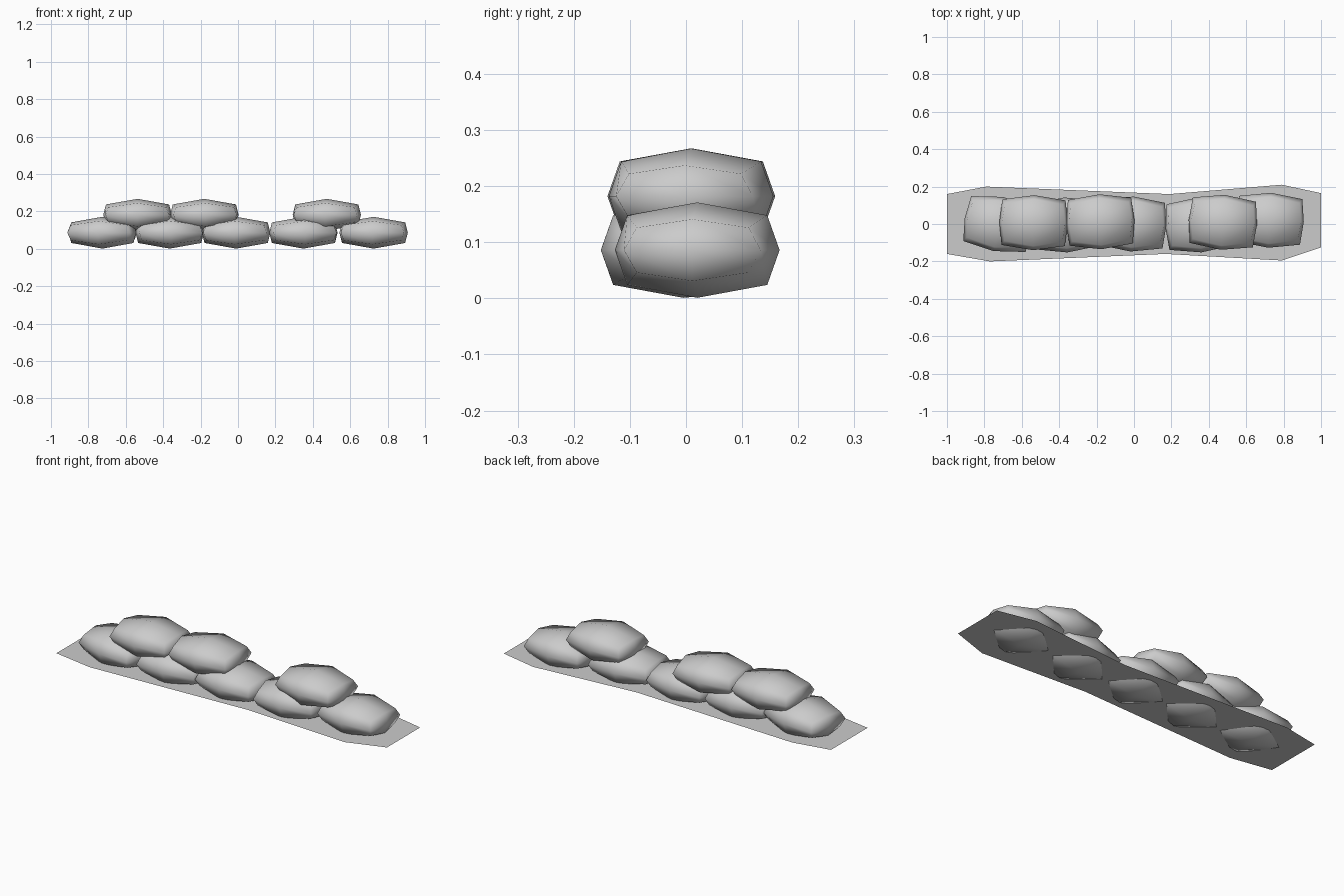
import bpy, bmesh, math
from mathutils import Vector

cube = bpy.data.objects.get("Cube")
if cube:
    bpy.data.objects.remove(cube, do_unlink=True)


def material(name, rgb):
    m = bpy.data.materials.new(name)
    m.use_nodes = True
    m.diffuse_color = (*rgb, 1)
    m.node_tree.nodes["Principled BSDF"].inputs["Base Color"].default_value = (*rgb, 1)
    return m


GREY = material("plain grey", (0.6, 0.6, 0.6))


def add_object(name, bm, smooth):
    mesh = bpy.data.meshes.new(name)
    bm.to_mesh(mesh)
    bm.free()
    mesh.materials.append(GREY)
    for p in mesh.polygons:
        p.use_smooth = smooth
    ob = bpy.data.objects.new(name, mesh)
    bpy.context.collection.objects.link(ob)
    return ob


def pillow(co):
    # Pull the edges and corners of a halved box inwards
    i, j, k = (round(c) for c in co)
    x = 0.183 - 0.014 * abs(j) - 0.014 * abs(k)
    y = 0.147 - 0.025 * abs(i) - 0.022 * abs(k)
    z = 0.085 - 0.030 * abs(i) - 0.023 * abs(j) + 0.008 * abs(i * j)
    return Vector((i * x, j * y, k * z))


def sandbag(name, x, y, z, yaw):
    bm = bmesh.new()
    bmesh.ops.create_cube(bm, size=2)
    bmesh.ops.subdivide_edges(bm, edges=bm.edges[:], cuts=1, use_grid_fill=True)
    for v in bm.verts:
        v.co = pillow(v.co)
    ob = add_object(name, bm, True)
    ob.location = (x, y, z)
    ob.rotation_euler.z = math.radians(yaw)


# Bottom row: x, y, yaw
lower = [(-0.725, 0, -10), (-0.365, -0.005, 3), (-0.01, 0, -3),
         (0.35, -0.005, 4), (0.725, 0.02, -3)]
for n, (x, y, yaw) in enumerate(lower):
    sandbag(f"lower_sandbag_{n + 1}", x, y, 0.086, yaw)

# Top row, with a gap
upper = [(-0.537, 0.007, -1), (-0.18, 0.012, 2), (0.475, 0.009, -4)]
for n, (x, y, yaw) in enumerate(upper):
    sandbag(f"upper_sandbag_{n + 1}", x, y, 0.182, yaw)

# Thin ground sheet that the bottom row sinks through
outline = [(-1, -0.16), (-0.77, -0.2), (0.17, -0.16), (0.79, -0.195), (1, -0.125),
           (1, 0.165), (0.79, 0.21), (0.19, 0.16), (-0.79, 0.2), (-1, 0.16)]
bm = bmesh.new()
bm.faces.new([bm.verts.new((x, y, 0.03)) for x, y in outline])
add_object("ground_sheet", bm, False)
